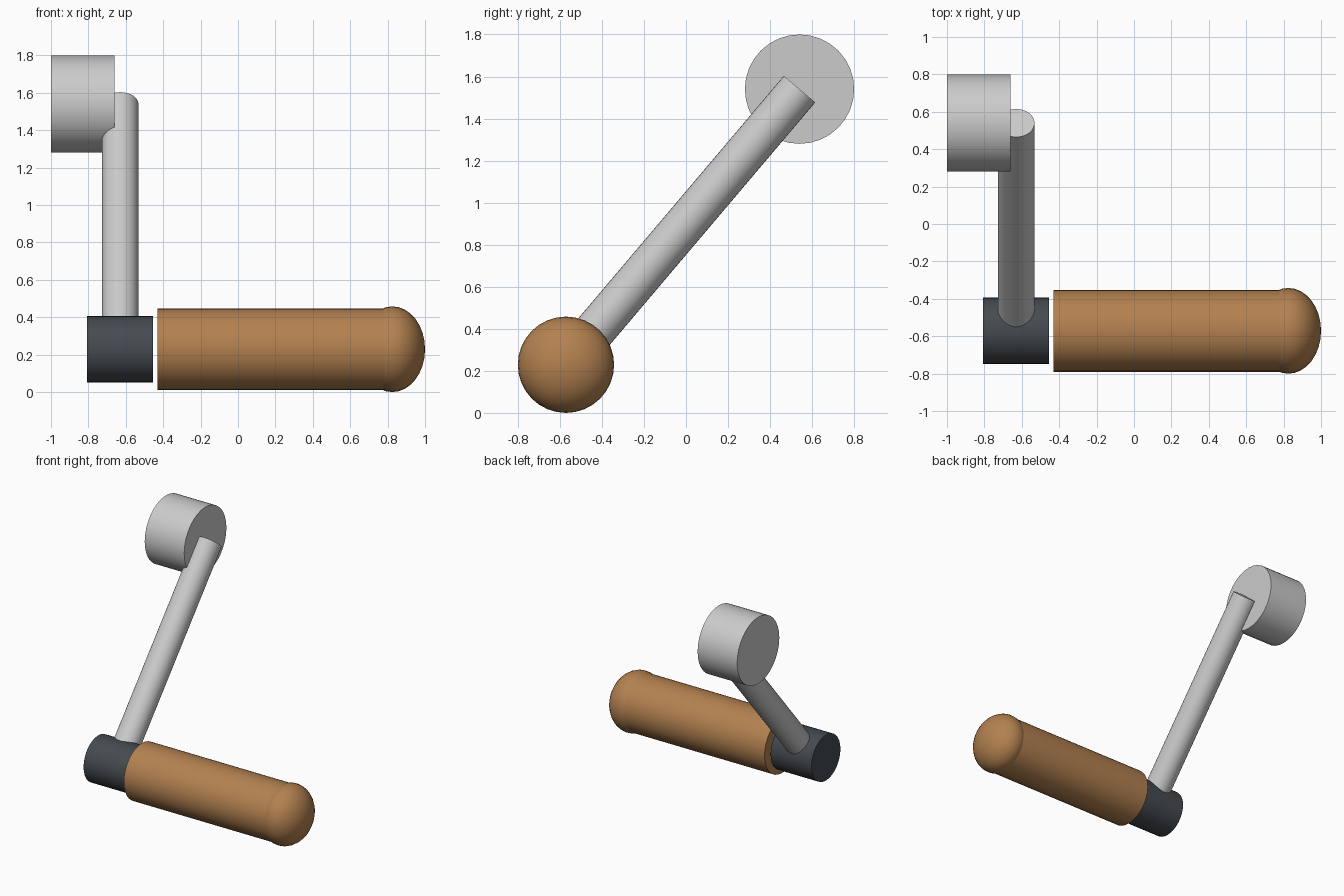
import bpy
from math import radians, pi
from mathutils import Vector

if "Cube" in bpy.data.objects:
    bpy.data.objects.remove(bpy.data.objects["Cube"])


def material(name, rgb):
    mat = bpy.data.materials.new(name)
    mat.diffuse_color = (*rgb, 1)
    mat.use_nodes = True
    mat.node_tree.nodes["Principled BSDF"].inputs["Base Color"].default_value = mat.diffuse_color
    return mat


def finish(name, mat):
    obj = bpy.context.object
    obj.name = name
    bpy.ops.object.shade_smooth_by_angle(angle=radians(40))
    if mat:
        obj.data.materials.append(mat)
    return obj


def rod(name, start, end, radius, mat=None):
    """Capped cylinder between two points."""
    a, b = Vector(start), Vector(end)
    bpy.ops.mesh.primitive_cylinder_add(
        vertices=32, radius=radius, depth=(b - a).length, location=(a + b) / 2,
        rotation=(b - a).to_track_quat('Z', 'Y').to_euler())
    return finish(name, mat)


wood = material("wood", (0.45, 0.22, 0.08))
dark = material("dark_steel", (0.06, 0.07, 0.08))

HUB_Y, HUB_Z = 0.54, 1.54      # crank axle
GRIP_Y, GRIP_Z = -0.571, 0.229  # handle axis
ARM_X = -0.63

# Axle hub, crank arm and the collar at its lower end
rod("axle_hub", (-1.0, HUB_Y, HUB_Z), (-0.66, HUB_Y, HUB_Z), 0.26)
rod("crank_arm", (ARM_X, GRIP_Y, GRIP_Z), (ARM_X, HUB_Y, HUB_Z), 0.098)
rod("grip_collar", (-0.806, GRIP_Y, GRIP_Z), (-0.454, GRIP_Y, GRIP_Z), 0.178, dark)

# Wooden grip with a slightly wider flattened ball on its end
rod("grip", (-0.43, GRIP_Y, GRIP_Z), (0.825, GRIP_Y, GRIP_Z), 0.219, wood)
bpy.ops.mesh.primitive_uv_sphere_add(
    segments=32, ring_count=16, radius=0.229,
    location=(0.825, GRIP_Y, GRIP_Z), rotation=(0, pi / 2, 0))
bpy.context.object.scale.z = 0.175 / 0.229
finish("grip_end_cap", wood)
